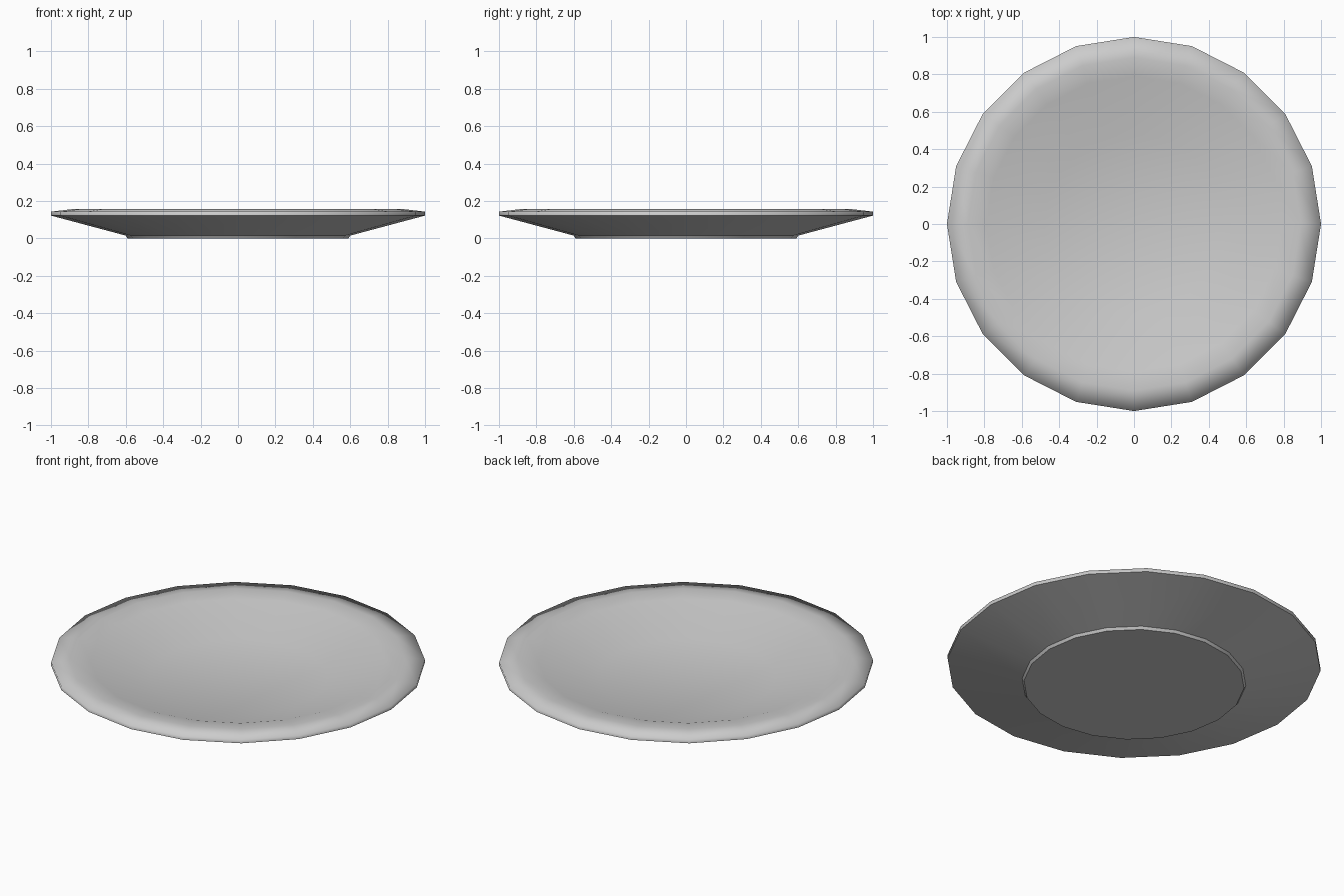
import bpy, bmesh, math

if "Cube" in bpy.data.objects:
    bpy.data.objects.remove(bpy.data.objects["Cube"])

SIDES = 20

# Half cross-section (radius, height): foot, underside, rim, inner well
profile = [(0.59, 0.0), (0.60, 0.015), (1.0, 0.122), (1.0, 0.143),
           (0.89, 0.156), (0.79, 0.143), (0.48, 0.045)]

bm = bmesh.new()
rings = []
for r, z in profile:
    rings.append([bm.verts.new((r * math.cos(2 * math.pi * i / SIDES),
                                r * math.sin(2 * math.pi * i / SIDES), z))
                  for i in range(SIDES)])

# Walls between neighbouring rings
for a, b in zip(rings, rings[1:]):
    for i in range(SIDES):
        j = (i + 1) % SIDES
        bm.faces.new((a[i], a[j], b[j], b[i]))

# Flat underside and flat centre of the well
bm.faces.new(rings[0][::-1])
bm.faces.new(rings[-1])
for f in bm.faces:
    f.smooth = True

# Crisp lower rim edge and foot edges
for ring in rings[:3]:
    for i in range(SIDES):
        bm.edges.get((ring[i], ring[(i + 1) % SIDES])).smooth = False

mesh = bpy.data.meshes.new("plate")
bm.to_mesh(mesh)
bm.free()
plate = bpy.data.objects.new("plate", mesh)
bpy.context.collection.objects.link(plate)
